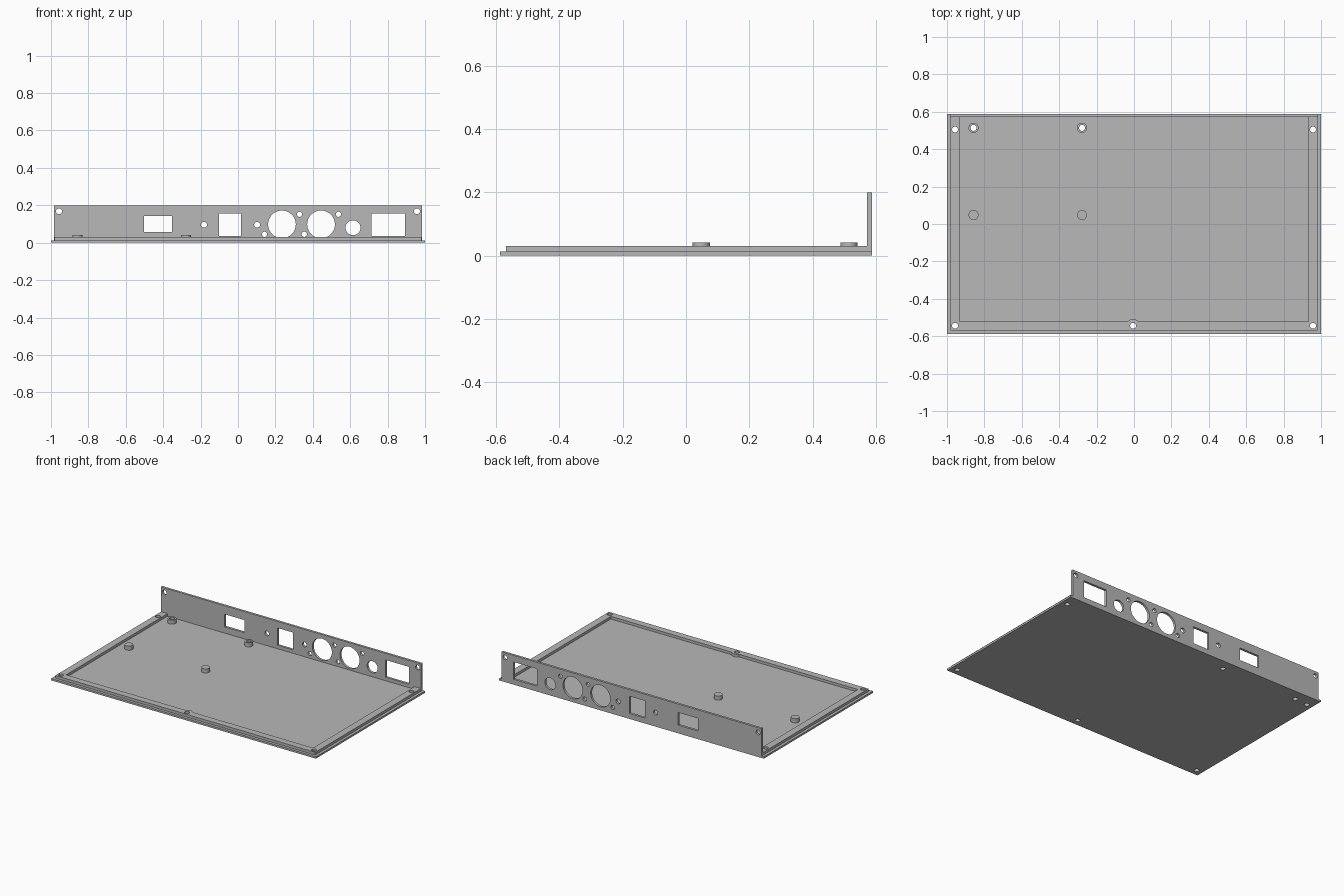
import bpy
import math
from mathutils import Matrix

if "Cube" in bpy.data.objects:
    bpy.data.objects.remove(bpy.data.objects["Cube"])

grey = bpy.data.materials.new("mid grey")
grey.diffuse_color = (0.48, 0.48, 0.48, 1)
grey.use_nodes = True
grey.node_tree.nodes["Principled BSDF"].inputs["Base Color"].default_value = grey.diffuse_color


def arc(x, y, r, a0=0, a1=360, n=32):
    """Points on a circle; a full circle leaves out the repeated end point."""
    steps = n if a1 - a0 == 360 else n - 1
    return [(x + r * math.cos(math.radians(a0 + (a1 - a0) * i / steps)),
             y + r * math.sin(math.radians(a0 + (a1 - a0) * i / steps))) for i in range(n)]


def rect(x0, x1, y0, y1):
    return [(x0, y0), (x1, y0), (x1, y1), (x0, y1)]


def sheet(name, loops, thickness, matrix):
    """Extruded flat profile: first loop is the outline, the others are holes."""
    curve = bpy.data.curves.new(name, 'CURVE')
    curve.dimensions = '2D'
    curve.fill_mode = 'BOTH'
    curve.extrude = thickness / 2
    for pts in loops:
        s = curve.splines.new('POLY')
        s.points.add(len(pts) - 1)
        for p, (x, y) in zip(s.points, pts):
            p.co = (x, y, 0, 1)
        s.use_cyclic_u = True
    ob = bpy.data.objects.new(name, curve)
    bpy.context.collection.objects.link(ob)
    ob.matrix_world = matrix
    bpy.ops.object.select_all(action='DESELECT')
    ob.select_set(True)
    bpy.context.view_layer.objects.active = ob
    bpy.ops.object.convert(target='MESH')
    ob = bpy.context.object
    ob.data.materials.clear()
    ob.data.materials.append(grey)
    bpy.ops.object.shade_smooth_by_angle(angle=math.radians(30))
    return ob


def flat(name, loops, z0, z1):
    return sheet(name, loops, z1 - z0, Matrix.Translation((0, 0, (z0 + z1) / 2)))


FLOOR, RIM, BOSS = 0.013, 0.031, 0.041
HOLE = 0.016
screws = [(-0.957, -0.544), (0.957, -0.544), (-0.005, -0.544)]
rear_screws = [(-0.957, 0.505), (0.957, 0.505)]
studs = [(-0.858, 0.514), (-0.278, 0.514)]
blind_studs = [(-0.858, 0.048), (-0.278, 0.048)]


def holes(points, r=HOLE):
    return [arc(x, y, r, n=24) for x, y in points]


# Base plate with screw holes
flat("base_plate", [rect(-1, 1, -0.588, 0.588)] + holes(screws + rear_screws + studs), 0, FLOOR)

# Raised rim on three sides, with a rounded bulge around the middle front screw
back = 0.572
rim = [(-0.982, back), (-0.982, -0.569), (0.982, -0.569), (0.982, back),
       (0.933, back), (0.933, -0.522)]
rim += arc(-0.005, -0.544, 0.036, 38, 142, 14)
rim += [(-0.933, -0.522), (-0.933, back)]
flat("rim", [rim] + holes(screws + rear_screws), FLOOR, RIM)

# Standoffs: the rear pair is drilled through
for x, y in studs:
    flat("drilled_standoff", [arc(x, y, 0.027), arc(x, y, HOLE, n=24)], FLOOR, BOSS)
for x, y in blind_studs:
    flat("standoff", [arc(x, y, 0.027)], FLOOR, BOSS)

# Upright back panel with its connector openings
openings = [rect(-0.503, -0.353, 0.056, 0.142),
            rect(-0.102, 0.016, 0.037, 0.155),
            rect(0.714, 0.893, 0.037, 0.155),
            arc(0.235, 0.098, 0.074, n=48),
            arc(0.444, 0.098, 0.074, n=48),
            arc(0.615, 0.08, 0.04)]
openings += holes([(-0.957, 0.168), (0.957, 0.168), (-0.182, 0.096), (0.102, 0.096)])
openings += holes([(0.142, 0.045), (0.329, 0.152), (0.354, 0.045), (0.537, 0.152)], 0.014)
upright = Matrix.Translation((0, 0.58, 0)) @ Matrix.Rotation(math.radians(90), 4, 'X')
sheet("back_panel", [rect(-0.983, 0.983, FLOOR, 0.2)] + openings, 0.016, upright)
